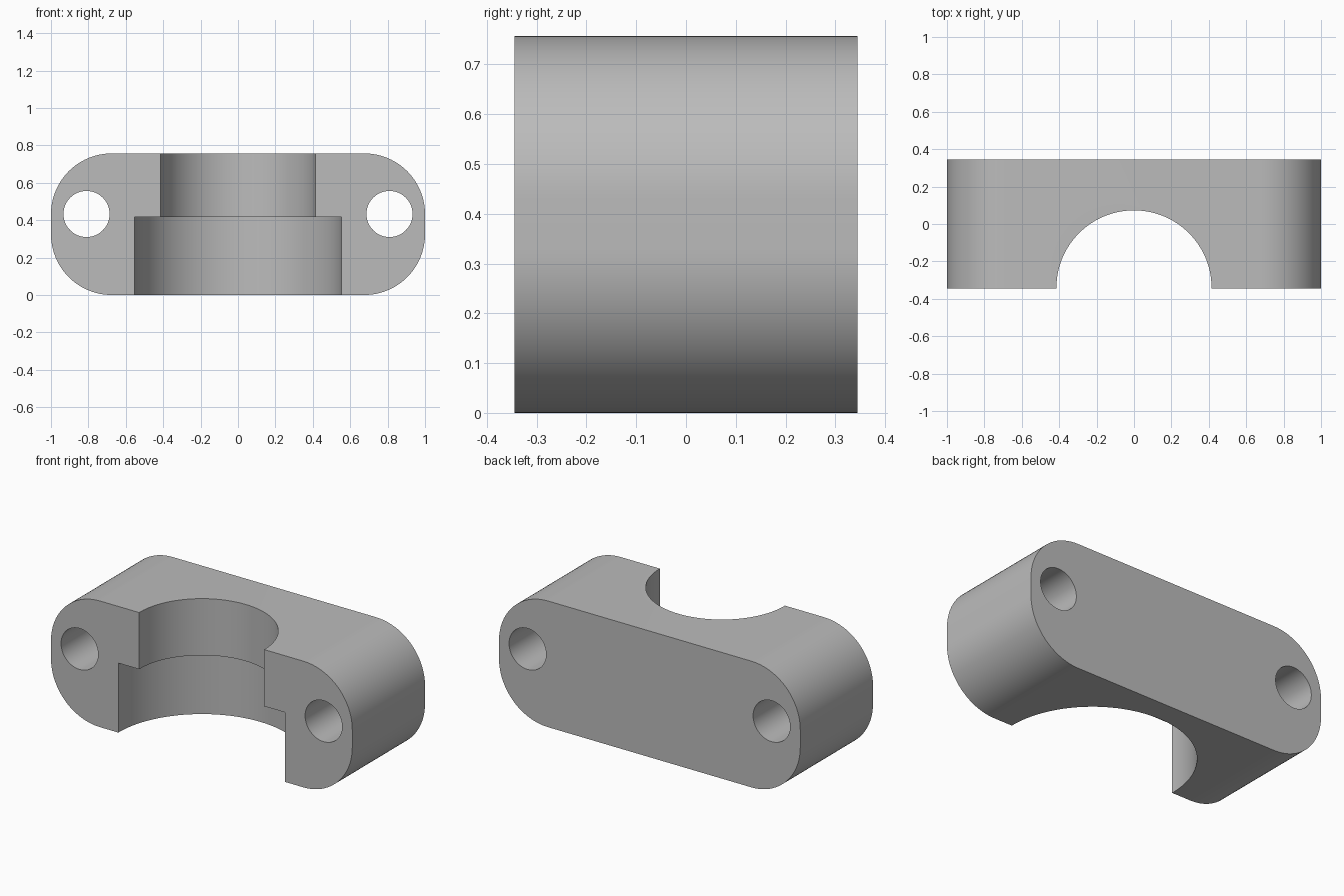
import bpy, bmesh
from math import cos, sin, pi, radians

if "Cube" in bpy.data.objects:
    bpy.data.objects.remove(bpy.data.objects["Cube"], do_unlink=True)

HALF, DEPTH, HEIGHT, CORNER = 1.0, 0.345, 0.757, 0.325

grey = bpy.data.materials.new("plain grey")
grey.use_nodes = True
colour = (0.5, 0.5, 0.5, 1)
grey.diffuse_color = colour
grey.node_tree.nodes["Principled BSDF"].inputs["Base Color"].default_value = colour


def cylinder(name, radius, length, location, rotation=(0, 0, 0)):
    bpy.ops.mesh.primitive_cylinder_add(vertices=96, radius=radius, depth=length,
                                        location=location, rotation=rotation)
    obj = bpy.context.object
    obj.name = name
    obj.hide_render = True
    return obj


# Clamp body: rounded rectangle swept from front to back
outline = []
steps = 24
for quarter, (sx, sz) in enumerate([(1, 1), (-1, 1), (-1, -1), (1, -1)]):
    cx = sx * (HALF - CORNER)
    cz = HEIGHT / 2 + sz * (HEIGHT / 2 - CORNER)
    for i in range(steps + 1):
        a = (quarter + i / steps) * pi / 2
        outline.append((cx + CORNER * cos(a), -DEPTH, cz + CORNER * sin(a)))

bm = bmesh.new()
face = bm.faces.new([bm.verts.new(p) for p in outline])
swept = bmesh.ops.extrude_face_region(bm, geom=[face])["geom"]
bmesh.ops.translate(bm, vec=(0, 2 * DEPTH, 0),
                    verts=[v for v in swept if isinstance(v, bmesh.types.BMVert)])
bmesh.ops.recalc_face_normals(bm, faces=bm.faces)
mesh = bpy.data.meshes.new("clamp_body")
bm.to_mesh(mesh)
bm.free()
body = bpy.data.objects.new("clamp_body", mesh)
bpy.context.collection.objects.link(body)
mesh.materials.append(grey)

# Stepped half bore and the two bolt holes
bore_y = -0.342
cutters = [
    cylinder("upper_bore_cutter", 0.415, 2, (0, bore_y, 0.7)),
    cylinder("lower_bore_cutter", 0.553, 1, (0, bore_y, 0.417 - 0.5)),
]
for side, x in (("left", 0.81), ("right", -0.81)):
    cutters.append(cylinder(side + "_bolt_hole_cutter", 0.123, 2,
                            (x, 0, 0.433), (pi / 2, 0, 0)))

bpy.ops.object.select_all(action='DESELECT')
body.select_set(True)
bpy.context.view_layer.objects.active = body
for cutter in cutters:
    mod = body.modifiers.new(cutter.name, 'BOOLEAN')
    mod.operation = 'DIFFERENCE'
    mod.solver = 'EXACT'
    mod.object = cutter
    bpy.ops.object.modifier_apply(modifier=mod.name)
for cutter in cutters:
    bpy.data.objects.remove(cutter, do_unlink=True)

bpy.ops.object.shade_smooth_by_angle(angle=radians(30))
